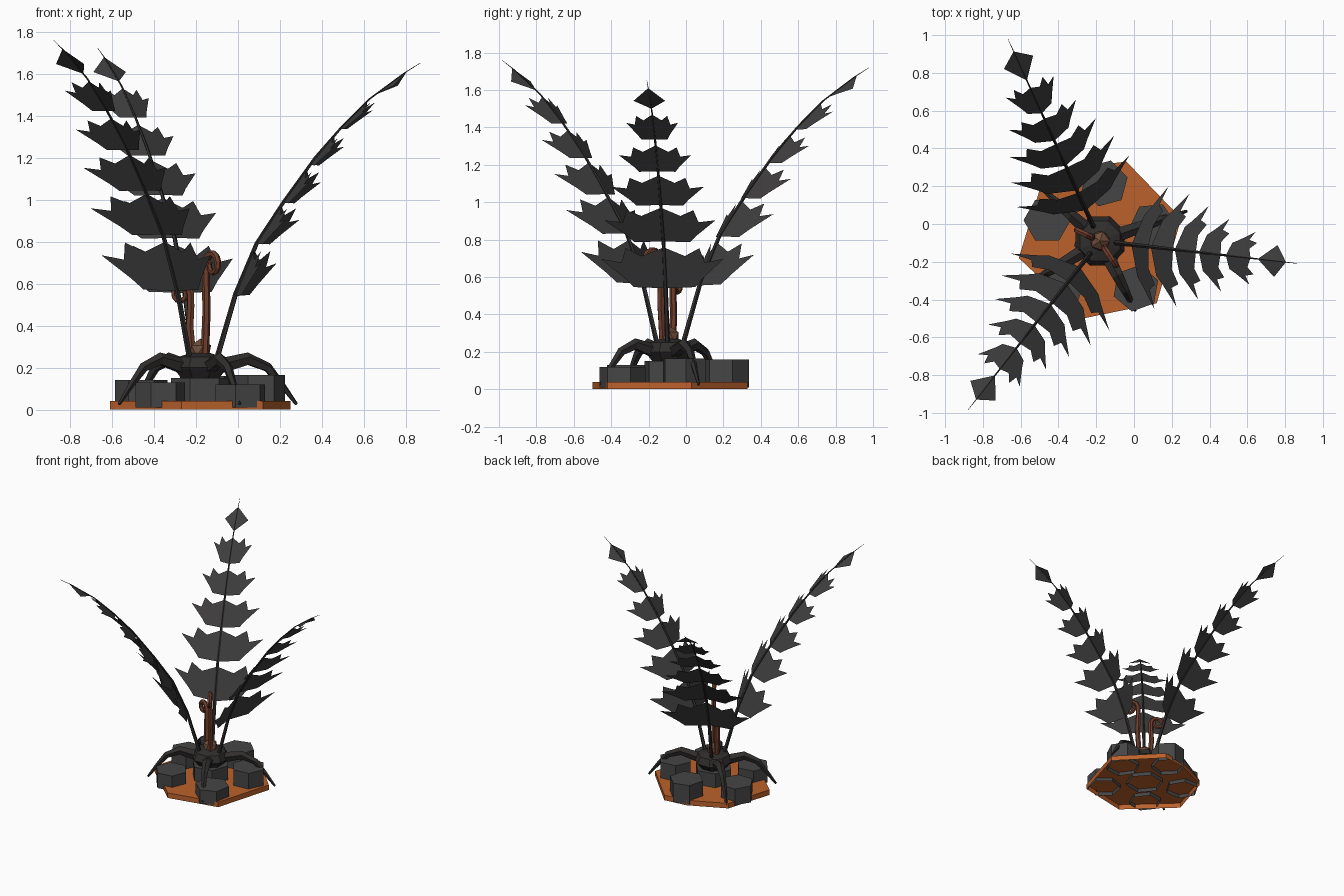
import bpy, bmesh
from math import sin, cos, radians, pi, hypot
from mathutils import Vector

if "Cube" in bpy.data.objects:
    bpy.data.objects.remove(bpy.data.objects["Cube"])

CENTRE = Vector((-0.18, -0.09, 0))


def material(name, rgb):
    m = bpy.data.materials.new(name)
    m.diffuse_color = (*rgb, 1)
    m.use_nodes = True
    m.node_tree.nodes["Principled BSDF"].inputs["Base Color"].default_value = m.diffuse_color
    return m


CHAR = material("charcoal", (0.05, 0.048, 0.048))
DARK = material("dark_stalk", (0.03, 0.027, 0.026))
STONE = material("basalt", (0.06, 0.06, 0.06))
ORANGE = material("ember_orange", (0.5, 0.12, 0.025))
BROWN = material("rust_brown", (0.16, 0.048, 0.026))
TAN = material("bud_brown", (0.16, 0.075, 0.045))


def finish(name, bm, mat):
    me = bpy.data.meshes.new(name)
    bm.normal_update()
    bm.to_mesh(me)
    bm.free()
    me.materials.append(mat)
    ob = bpy.data.objects.new(name, me)
    bpy.context.collection.objects.link(ob)
    return ob


def place(angle, r, z, side=0.0):
    """Point at radius r, height z, in the vertical plane at this azimuth."""
    c, s = cos(angle), sin(angle)
    return CENTRE + Vector((r * c - side * s, r * s + side * c, z))


def tube(bm, angle, path, r0, r1, sides):
    """Tapered tube along an (r, z) path in the plane at azimuth angle."""
    rings = []
    n = len(path) - 1
    for i, (r, z) in enumerate(path):
        a, b = path[max(i - 1, 0)], path[min(i + 1, n)]
        d = Vector((b[0] - a[0], b[1] - a[1])).normalized()
        rad = r0 + (r1 - r0) * i / n
        ring = []
        for k in range(sides):
            t = 2 * pi * k / sides
            h = rad * cos(t)
            ring.append(bm.verts.new(place(angle, r - d.y * h, z + d.x * h, rad * sin(t))))
        rings.append(ring)
    for p, q in zip(rings, rings[1:]):
        for k in range(sides):
            j = (k + 1) % sides
            bm.faces.new((p[k], p[j], q[j], q[k]))
    bm.faces.new(rings[0][::-1])
    bm.faces.new(rings[-1])
    bmesh.ops.recalc_face_normals(bm, faces=bm.faces)


def open_prism(name, points, z0, z1, mat):
    """Prism with walls and a lid, open underneath."""
    bm = bmesh.new()
    low = [bm.verts.new((x, y, z0)) for x, y in points]
    top = [bm.verts.new((x, y, z1)) for x, y in points]
    for i in range(len(points)):
        j = (i + 1) % len(points)
        bm.faces.new((low[i], low[j], top[j], top[i]))
    bm.faces.new(top)
    return finish(name, bm, mat)


# Orange ground plate (outline runs anticlockwise)
open_prism("ground_plate", [(-0.04, 0.33), (-0.22, 0.31), (-0.5, 0.18), (-0.61, -0.18),
                            (-0.27, -0.5), (0.12, -0.42), (0.25, 0.03)], 0, 0.04, ORANGE)

# Hexagonal stone columns: one in the middle, five around it
columns = [(-0.18, -0.09, 0.14, 0.15, 10), (-0.46, 0.02, 0.125, 0.14, 0),
           (-0.155, 0.215, 0.125, 0.16, 15), (0.1, -0.01, 0.125, 0.165, 5),
           (0.01, -0.34, 0.125, 0.12, 20), (-0.37, -0.31, 0.12, 0.13, 8)]
for i, (x, y, rad, h, rot) in enumerate(columns):
    pts = [(x + rad * cos(radians(rot + 60 * k)), y + rad * sin(radians(rot + 60 * k)))
           for k in range(6)]
    open_prism(f"stone_column_{i + 1}", pts, 0.01, h, STONE)

# Faceted crown
bm = bmesh.new()
rings = []
for r, z in [(0.09, 0.14), (0.14, 0.2), (0.115, 0.25), (0.05, 0.27)]:
    rings.append([bm.verts.new(place(radians(22.5 + 45 * k), r, z)) for k in range(8)])
for p, q in zip(rings, rings[1:]):
    for k in range(8):
        j = (k + 1) % 8
        bm.faces.new((p[k], p[j], q[j], q[k]))
bm.faces.new(rings[0][::-1])
bm.faces.new(rings[-1])
finish("crown", bm, DARK)

# Central bud
bm = bmesh.new()
bmesh.ops.create_icosphere(bm, subdivisions=1, radius=0.058)
bmesh.ops.translate(bm, verts=bm.verts, vec=CENTRE + Vector((0, 0, 0.28)))
finish("bud", bm, TAN)

# Arching roots
for i, (deg, k) in enumerate([(19, 1.0), (-63, 0.85), (-149, 0.93), (138, 0.85)]):
    bm = bmesh.new()
    path = [(0.08, 0.2), (0.24 * k, 0.24), (0.34 * k, 0.2), (0.41 * k, 0.12), (0.485 * k, 0.025)]
    tube(bm, radians(deg), path, 0.04, 0.008, 5)
    finish(f"root_{i + 1}", bm, DARK)

# Curled young shoots
for i, (deg, top, rad) in enumerate([(-57, 0.75, 0.06), (155, 0.6, 0.05)]):
    cz = top - rad
    path = [(0.04, 0.24), (0.055, 0.24 + (cz - 0.24) * 0.5), (0.05, cz - 0.06)]
    for k in range(13):
        t = pi - radians(33 * k)
        rr = rad * (1 - 0.045 * k)
        path.append((0.05 + rad + rr * cos(t), cz + rr * sin(t)))
    bm = bmesh.new()
    tube(bm, radians(deg), path, 0.02, 0.012, 6)
    finish(f"curled_shoot_{i + 1}", bm, BROWN)

# Fronds: shared stalk profile, leaf rows (z start, z end, half width) and outlines
STALK = [(0.08, 0.24), (0.17, 0.55), (0.27, 0.79), (0.40, 0.99), (0.55, 1.2),
         (0.68, 1.35), (0.81, 1.48), (0.97, 1.6), (1.05, 1.65)]
ROWS = [(0.54, 0.77, 0.33), (0.79, 0.98, 0.3), (0.985, 1.15, 0.25),
        (1.165, 1.31, 0.195), (1.335, 1.475, 0.14), (1.5, 1.61, 0.085)]
JAGGED = [(0, 0), (0.5, 0.1), (0.64, 0.33), (1, 0.83), (0.68, 0.7),
          (0.6, 1.02), (0.35, 0.8), (0, 0.95)]
KITE = [(0, 0), (1, 0.55), (0, 1)]


def stalk_r(z):
    for (r0, z0), (r1, z1) in zip(STALK, STALK[1:]):
        if z <= z1:
            return r0 + (r1 - r0) * (z - z0) / (z1 - z0)
    return STALK[-1][0]


for i, (deg, length, height) in enumerate([(-6.5, 1.055, 1.65), (114.5, 1.175, 1.72),
                                           (232, 1.135, 1.76)]):
    a = radians(deg)
    kr = (length - 0.08) / 0.97
    kz = (height - 0.24) / 1.41

    def fit(r, z):
        return 0.08 + (r - 0.08) * kr, 0.24 + (z - 0.24) * kz

    bm = bmesh.new()
    tube(bm, a, [fit(*p) for p in STALK], 0.014, 0.001, 5)
    finish(f"frond_stalk_{i + 1}", bm, DARK)

    bm = bmesh.new()
    for z0, z1, w in ROWS:
        p, q = fit(stalk_r(z0), z0), fit(stalk_r(z1), z1)
        dr, dz = q[0] - p[0], q[1] - p[1]
        ln = hypot(dr, dz)
        outline = KITE if w < 0.1 else JAGGED
        for side in (1, -1):
            vs = []
            for u, s in outline:
                droop = 0.27 * u * w
                vs.append(bm.verts.new(place(a, p[0] + dr * s + dz / ln * droop,
                                             p[1] + dz * s - dr / ln * droop, side * u * w)))
            bm.faces.new(vs if side < 0 else vs[::-1])
    bmesh.ops.remove_doubles(bm, verts=bm.verts, dist=0.0005)
    finish(f"frond_leaves_{i + 1}", bm, CHAR)
